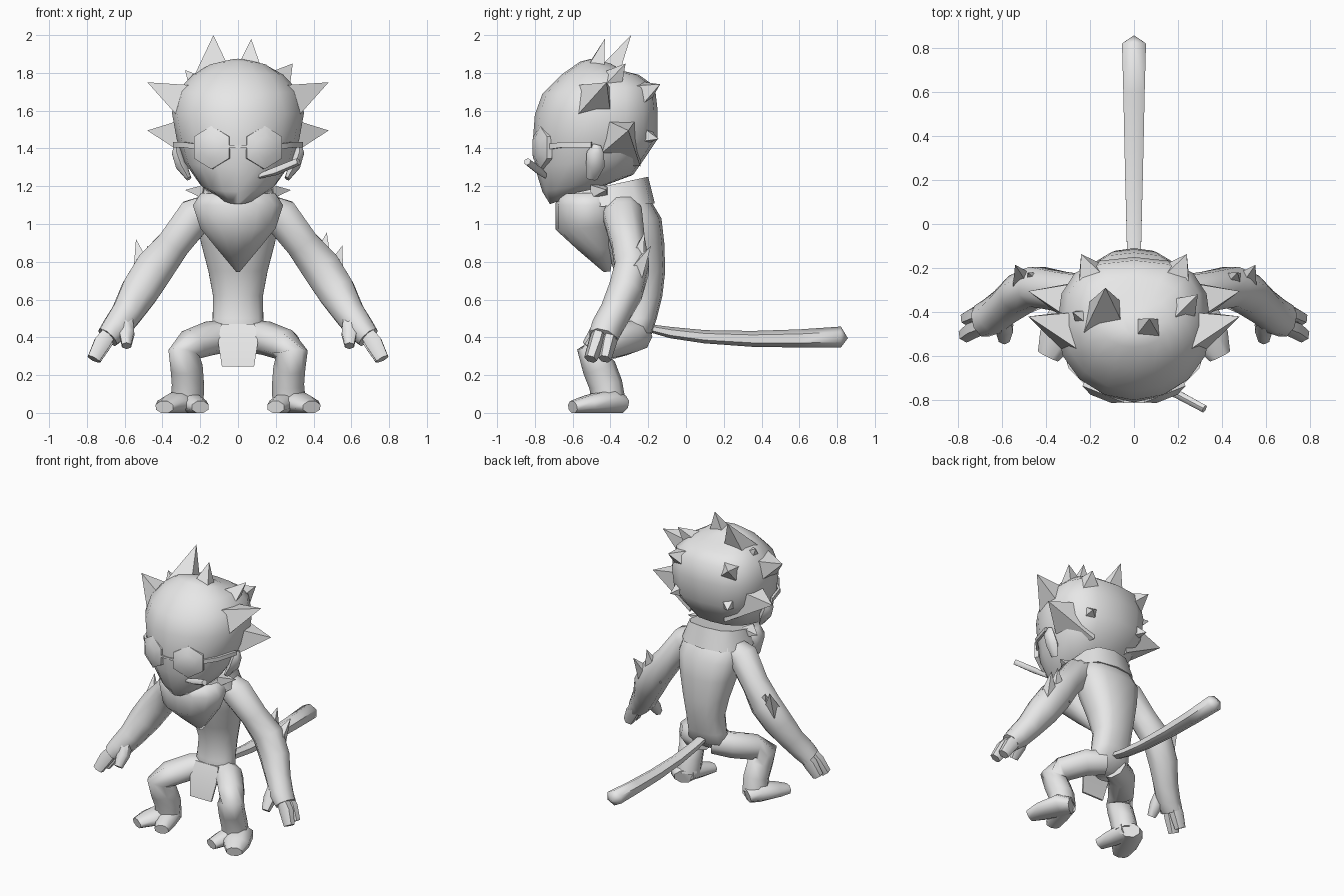
import bpy, bmesh, math
from mathutils import Vector

grey = bpy.data.materials.new("plain grey")
grey.diffuse_color = (0.8, 0.8, 0.8, 1)


def make(name, rings, angle=60):
    """Skin a list of closed rings into a smooth-shaded solid."""
    bm = bmesh.new()
    vs = [[bm.verts.new(p) for p in ring] for ring in rings]
    n = len(vs[0])
    for a, b in zip(vs, vs[1:]):
        for i in range(n):
            j = (i + 1) % n
            bm.faces.new((a[i], a[j], b[j], b[i]))
    bm.faces.new(vs[0][::-1])
    bm.faces.new(vs[-1])
    bmesh.ops.remove_doubles(bm, verts=bm.verts, dist=0.0005)
    bmesh.ops.recalc_face_normals(bm, faces=bm.faces)
    me = bpy.data.meshes.new(name)
    bm.to_mesh(me)
    bm.free()
    me.materials.append(grey)
    ob = bpy.data.objects.new(name, me)
    bpy.context.collection.objects.link(ob)
    bpy.ops.object.select_all(action='DESELECT')
    ob.select_set(True)
    bpy.context.view_layer.objects.active = ob
    bpy.ops.object.shade_smooth_by_angle(angle=math.radians(angle))
    return ob


def stack(name, rows, n=14, square=1.0, angle=60):
    """Stacked rings: (z front, z back, half width, y front, y back)."""
    rings = []
    for zf, zb, w, yf, yb in rows:
        ring = []
        for i in range(n):
            a = 2 * math.pi * i / n
            s, c = math.sin(a), -math.cos(a)
            if c > 0:  # squarer towards the back
                s = math.copysign(abs(s) ** square, s)
                c = c ** square
            t = (c + 1) / 2
            ring.append((w * s, yf + (yb - yf) * t, zf + (zb - zf) * t))
        rings.append(ring)
    return make(name, rings, angle)


def tube(name, pts, n=8, ref=(0, 1, 0), sx=1, angle=60):
    """Tube along points (x, y, z, radius across, radius along ref)."""
    P = [Vector((p[0] * sx, p[1], p[2])) for p in pts]
    rings = []
    for i, p in enumerate(P):
        t = (P[min(i + 1, len(P) - 1)] - P[max(i - 1, 0)]).normalized()
        u = t.cross(Vector(ref)).normalized()
        v = u.cross(t)
        ra, rb = pts[i][3], pts[i][-1]
        ring = []
        for k in range(n):
            a = 2 * math.pi * (k + 0.5) / n
            q = p + u * (ra * math.cos(a)) + v * (rb * math.sin(a))
            q.z = max(q.z, 0)
            ring.append(q)
        rings.append(ring)
    return make(name, rings, angle)


def spike(name, base, tip, r, r2, sx=1, ref=(0, 1, 0)):
    tube(name, [(*base, r, r2), (*tip, 0, 0)], 4, ref, sx, 40)


# Torso
stack("torso", [(.33, .36, .08, -.34, -.25), (.42, .42, .15, -.36, -.18),
                (.50, .50, .137, -.35, -.155), (.62, .62, .135, -.34, -.125),
                (.75, .75, .16, -.38, -.11), (.90, .90, .20, -.43, -.115),
                (1.03, 1.03, .225, -.46, -.13), (1.13, 1.13, .21, -.45, -.19),
                (1.20, 1.20, .12, -.45, -.25)], 14, .8, 75)

# Head with the hair mass
stack("head", [(1.105, 1.20, .10, -.72, -.44), (1.17, 1.26, .205, -.76, -.28),
               (1.30, 1.36, .285, -.80, -.21), (1.45, 1.45, .325, -.81, -.15),
               (1.58, 1.60, .35, -.80, -.15), (1.69, 1.73, .315, -.76, -.165),
               (1.79, 1.79, .24, -.66, -.25), (1.86, 1.81, .16, -.56, -.33),
               (1.875, 1.85, .05, -.50, -.40)], 16, .75, 75)

# Hair spikes on the crown
for base, tip, r, r2 in [((-.13, -.50, 1.65), (-.13, -.29, 2.0), .20, .14),
                         ((.05, -.52, 1.67), (.07, -.43, 1.98), .17, .13),
                         ((.11, -.48, 1.62), (.29, -.32, 1.85), .20, .16),
                         ((-.11, -.48, 1.62), (-.28, -.40, 1.815), .17, .16)]:
    spike("crown_spike", base, tip, r, r2)

for s in (-1, 1):
    # Side and back hair spikes
    spike("upper_side_spike", (.15, -.52, 1.59), (.48, -.42, 1.75), .19, .20, s)
    spike("lower_side_spike", (.15, -.38, 1.45), (.48, -.305, 1.495), .20, .20, s)
    spike("upper_back_spike", (.12, -.38, 1.62), (.24, -.137, 1.74), .20, .22, s, (1, 0, 0))
    spike("lower_back_spike", (.10, -.38, 1.51), (.23, -.145, 1.45), .18, .20, s, (1, 0, 0))
    # Ears
    tube("ear", [(.26, -.50, 1.24, .015, .03), (.30, -.48, 1.31, .035, .05),
                 (.325, -.48, 1.38, .03, .045), (.325, -.47, 1.42, .012, .02)], 6, sx=s)
    # Glasses: hexagonal lens with a shallow dome, and a temple
    d = Vector((.37, -.93, 0))
    c = Vector((.13, -.745, 1.405))
    tube("lens", [(*(c + d * k), r, r) for k, r in
                  ((0, .115), (.03, .115), (.053, .06))], 6, (0, 0, 1), s, 45)
    tube("temple", [(.22, -.72, 1.41, .012, .02), (.29, -.65, 1.42, .012, .02),
                    (.335, -.50, 1.42, .012, .02)], 4, (0, 0, 1), s, 30)
    # Collar knots
    spike("collar_point", (.17, -.46, 1.17), (.28, -.42, 1.18), .05, .07, s)

    # Arm
    tube("arm", [(.13, -.33, 1.09, .08, .09), (.225, -.335, 1.045, .105, .11),
                 (.34, -.305, .895, .095, .095), (.44, -.285, .77, .112, .098),
                 (.52, -.32, .645, .108, .096), (.587, -.375, .53, .088, .085),
                 (.645, -.42, .45, .08, .085), (.69, -.44, .40, .065, .08)],
         8, sx=s, angle=75)
    # Fingers and thumb
    for x, y, tx, ty in ((.715, -.475, .765, -.505), (.705, -.41, .757, -.43)):
        tube("finger", [(x - .045, y + .02, .44, .04, .04), (x + .005, y, .37, .05, .043),
                        (tx, ty, .285, .038, .035)], 6, sx=s)
    tube("thumb", [(.60, -.42, .50, .05, .045), (.588, -.475, .42, .045, .042),
                   (.59, -.525, .355, .028, .028)], 6, sx=s)
    # Elbow fur, slightly different on each side
    inner, outer = ((.47, .955), (.552, .885)) if s > 0 else ((.48, .885), (.54, .92))
    spike("inner_elbow_spike", (.43, -.28, .74), (inner[0], -.22, inner[1]), .10, .08, s)
    spike("outer_elbow_spike", (.49, -.30, .69), (outer[0], -.185, outer[1]), .09, .08, s)

    # Leg
    tube("leg", [(.04, -.26, .41, .085, .09), (.15, -.31, .395, .09, .095),
                 (.25, -.43, .36, .085, .09), (.285, -.49, .315, .085, .09),
                 (.272, -.46, .24, .085, .09), (.265, -.425, .15, .085, .09),
                 (.27, -.41, .06, .088, .09)], 8, (.3, .9, .3), s, 80)
    # Foot with two broad toes
    tube("outer_toe", [(.25, -.34, .045, .07, .05), (.29, -.40, .06, .10, .07),
                       (.35, -.52, .045, .09, .05), (.39, -.60, .03, .055, .035)],
         8, (0, 0, 1), s, 70)
    tube("inner_toe", [(.26, -.38, .06, .07, .06), (.23, -.50, .045, .07, .05),
                       (.20, -.59, .03, .05, .035)], 8, (0, 0, 1), s, 70)

# Glasses bridge
tube("bridge", [(-.05, -.805, 1.41, .01), (.05, -.805, 1.41, .01)], 4, (0, 0, 1))

# Cigarette
tube("cigarette", [(.10, -.74, 1.25, .012), (.20, -.775, 1.28, .022),
                   (.32, -.84, 1.33, .02)], 6, (0, 0, 1))

# Neckerchief: hanging front and raised collar
stack("neckerchief", [(1.16, 1.17, .20, -.68, -.34), (1.10, 1.10, .245, -.692, -.34),
                      (.97, .99, .205, -.69, -.36), (.86, .87, .11, -.57, -.38),
                      (.745, .75, .01, -.435, -.40)], 14, angle=75)
stack("collar", [(1.08, 1.11, .235, -.66, -.165), (1.15, 1.25, .19, -.66, -.20)], 12, .7)

# Loincloth
make("loincloth", [[(-w, y, z), (w, y, z), (w, y + .012, z), (-w, y + .012, z)]
                   for z, w, y in ((.47, .09, -.355), (.37, .105, -.40),
                                   (.245, .085, -.43))], 30)

# Tail
tube("tail", [(0, -.20, .45, .035, .02), (0, -.08, .425, .038, .03), (0, .10, .403, .043, .035),
              (0, .35, .392, .05, .042), (0, .60, .394, .056, .048),
              (0, .82, .402, .063, .055), (0, .857, .395, 0, 0)], 6, (0, 0, 1), 1, 62)
